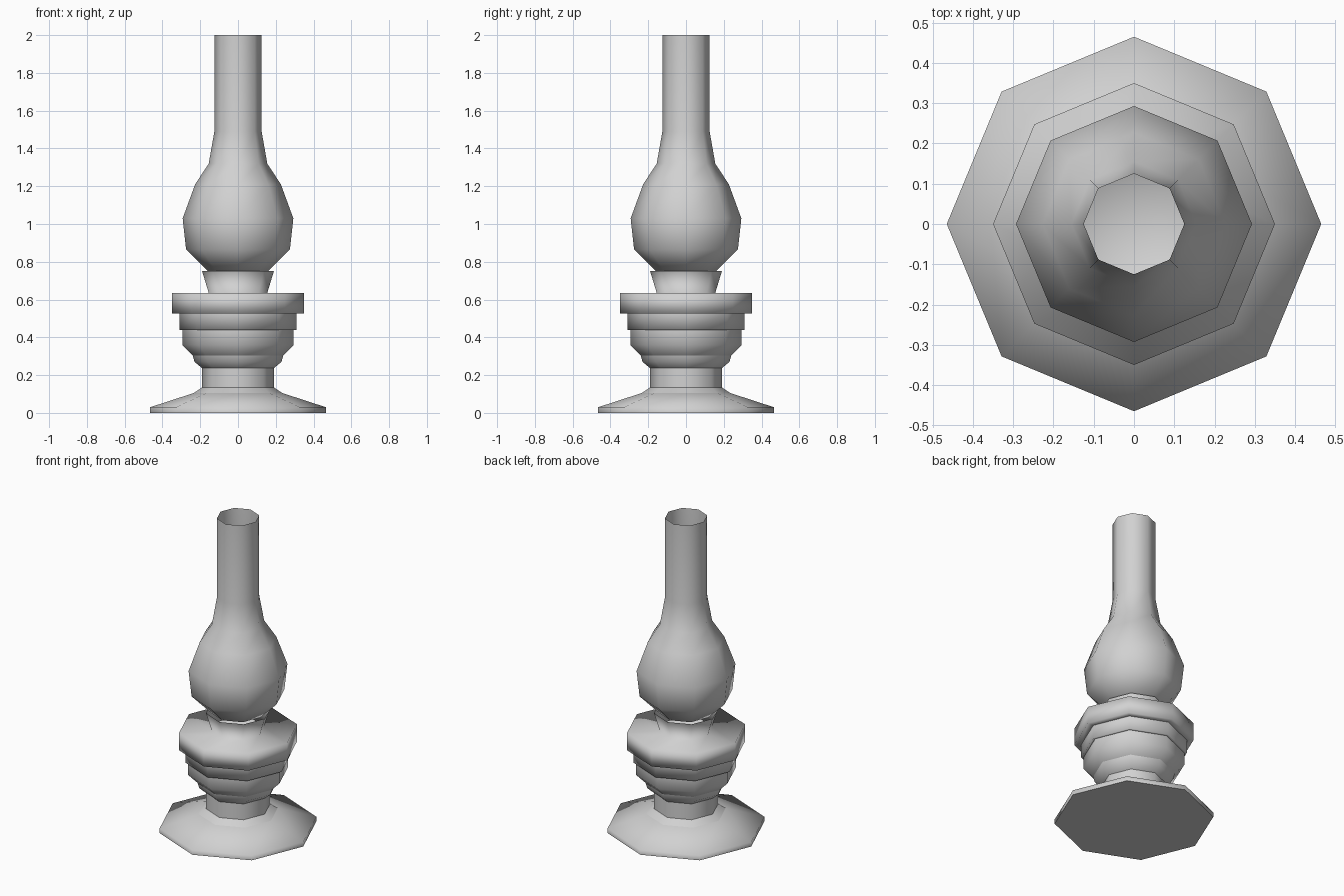
import bpy
import bmesh
from math import cos, sin, tau

SIDES = 8

cube = bpy.data.objects.get("Cube")
if cube:
    bpy.data.objects.remove(cube, do_unlink=True)

# One plain grey for the whole lamp
grey = bpy.data.materials.new("plain grey")
grey.use_nodes = True
grey.diffuse_color = (0.64, 0.64, 0.64, 1)
grey.node_tree.nodes["Principled BSDF"].inputs["Base Color"].default_value = (0.64, 0.64, 0.64, 1)


def lathe(name, profile):
    """Turn a (radius, height) profile, listed bottom to top, into an eight-sided shell."""
    bm = bmesh.new()
    rings = []
    for r, z in profile:
        if r == 0:
            rings.append([bm.verts.new((0, 0, z))] * SIDES)
        else:
            rings.append([bm.verts.new((r * cos(tau * i / SIDES), r * sin(tau * i / SIDES), z))
                          for i in range(SIDES)])
    for low, high in zip(rings, rings[1:]):
        for i in range(SIDES):
            j = (i + 1) % SIDES
            corners = dict.fromkeys((low[i], low[j], high[j], high[i]))
            bm.faces.new(list(corners)).smooth = True
    mesh = bpy.data.meshes.new(name)
    bm.to_mesh(mesh)
    bm.free()
    mesh.materials.append(grey)
    obj = bpy.data.objects.new(name, mesh)
    bpy.context.collection.objects.link(obj)
    return obj


# Foot and stem
lathe("foot_underside", [(0, 0), (0.465, 0)])
lathe("foot", [(0.465, 0), (0.465, 0.03), (0.235, 0.105)])
lathe("stem_flare", [(0.235, 0.105), (0.19, 0.135)])
lathe("stem", [(0.19, 0.13), (0.19, 0.24)])

# Oil bowl, stepping outward
lathe("bowl_foot", [(0.19, 0.237), (0.23, 0.27), (0.24, 0.305)])
lathe("bowl", [(0.24, 0.305), (0.295, 0.36), (0.295, 0.44)])
lathe("bowl_band", [(0.295, 0.44), (0.31, 0.44), (0.31, 0.525)])

# Rim and flared collar that holds the glass
lathe("rim_and_collar", [(0.31, 0.525), (0.35, 0.525), (0.35, 0.635),
                         (0.155, 0.635), (0.19, 0.75)])

# Bulbous chimney with a closed bottom and open top
lathe("chimney", [(0, 0.75), (0.16, 0.75), (0.275, 0.865), (0.293, 1.03), (0.227, 1.21),
                  (0.155, 1.32), (0.125, 1.49), (0.125, 2.0)])
